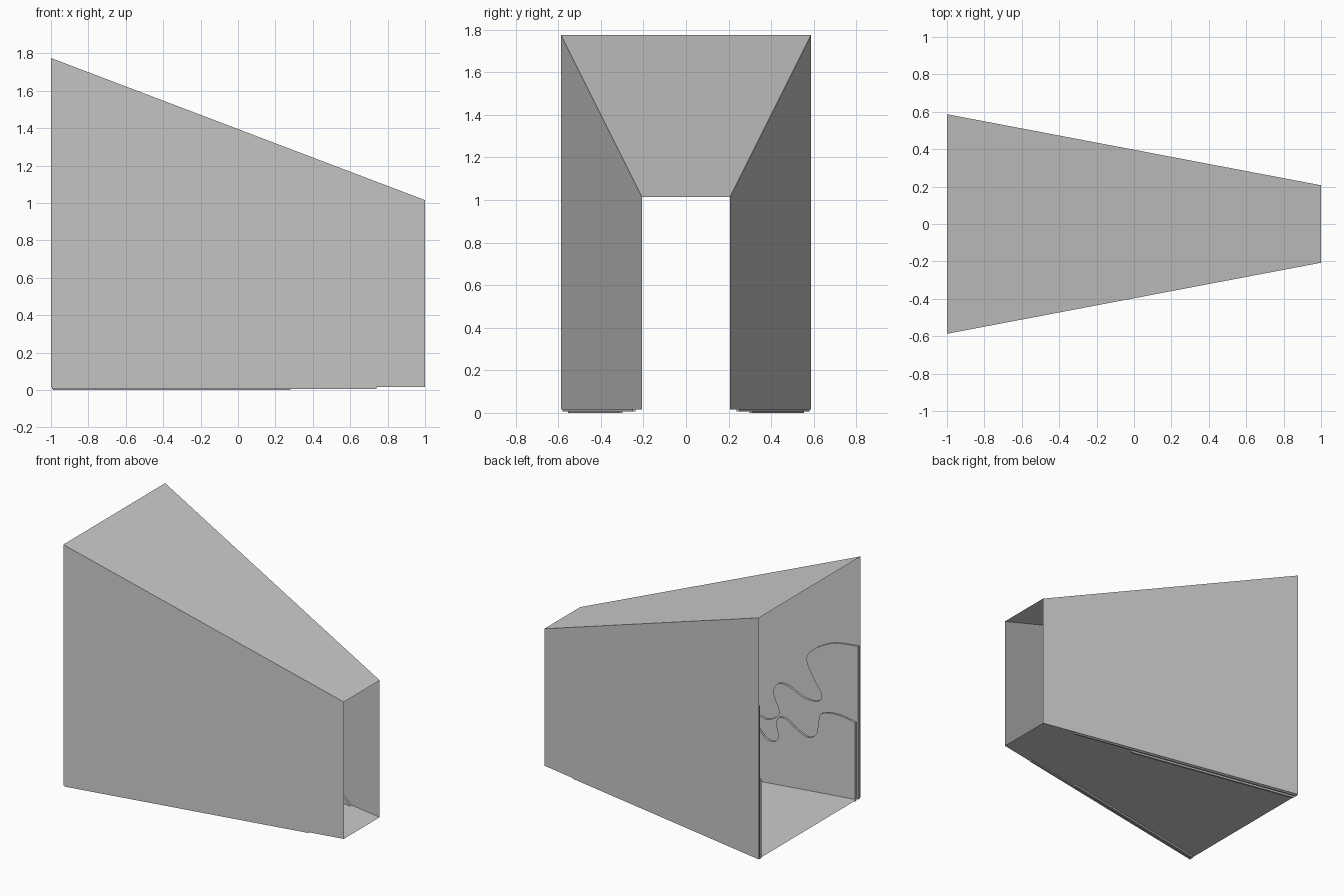
import bpy
import bmesh
import math
from mathutils import Vector

if "Cube" in bpy.data.objects:
    bpy.data.objects.remove(bpy.data.objects["Cube"])

grey = bpy.data.materials.new("plain grey")
grey.diffuse_color = (0.6, 0.6, 0.6, 1)
grey.use_nodes = True
grey.node_tree.nodes["Principled BSDF"].inputs["Base Color"].default_value = grey.diffuse_color

FLOOR = 0.015
SLOPE = 0.19  # inward taper of the side walls per unit of x


def finish(bm, name):
    mesh = bpy.data.meshes.new(name)
    bm.to_mesh(mesh)
    bm.free()
    mesh.materials.append(grey)
    obj = bpy.data.objects.new(name, mesh)
    bpy.context.collection.objects.link(obj)
    return obj


# Tapered tunnel: open at both ends, single-sheet walls
bm = bmesh.new()
rings = []
for x, half, top in ((-1, 0.587, 1.775), (1, 0.207, 1.015)):
    rings.append([bm.verts.new((x, y, z)) for y, z in
                  ((-half, FLOOR), (half, FLOOR), (half, top), (-half, top))])
a, b = rings
for i in range(4):
    j = (i + 1) % 4
    bm.faces.new((a[i], a[j], b[j], b[i]))
bmesh.ops.recalc_face_normals(bm, faces=bm.faces)
finish(bm, "tunnel_shell")


def smooth_path(points, steps=6):
    """Catmull-Rom curve through the points."""
    p = [Vector(q) for q in points]
    p = [p[0]] + p + [p[-1]]
    out = []
    for i in range(1, len(p) - 2):
        for s in range(steps):
            t = s / steps
            out.append(0.5 * (2 * p[i] + (p[i + 1] - p[i - 1]) * t
                       + (2 * p[i - 1] - 5 * p[i] + 4 * p[i + 1] - p[i + 2]) * t * t
                       + (3 * p[i] - p[i - 1] - 3 * p[i + 1] + p[i + 2]) * t ** 3))
    return out + [p[-1]]


def wave_plate(name, crest, near, far, bottom):
    """Upright plate with a wavy crest along the inner wall, mirrored to both sides."""
    outline = [Vector((crest[0][0], bottom - FLOOR))] + smooth_path(crest)
    outline.append(Vector((crest[-1][0], bottom - FLOOR)))
    bm = bmesh.new()
    verts = [bm.verts.new((t - 1, -0.587 + SLOPE * t + near, z + FLOOR))
             for t, z in outline]
    face = bm.faces.new(verts)
    ext = bmesh.ops.extrude_face_region(bm, geom=[face], use_keep_orig=True)
    moved = [g for g in ext["geom"] if isinstance(g, bmesh.types.BMVert)]
    bmesh.ops.translate(bm, verts=moved, vec=(0, far - near, 0))
    bmesh.ops.triangulate(bm, faces=[f for f in bm.faces if len(f.verts) > 4])
    bmesh.ops.recalc_face_normals(bm, faces=bm.faces)
    obj = finish(bm, name)
    obj.modifiers.new("both_sides", "MIRROR").use_axis = (False, True, False)
    bpy.ops.object.select_all(action="DESELECT")
    obj.select_set(True)
    bpy.context.view_layer.objects.active = obj
    bpy.ops.object.shade_smooth_by_angle(angle=math.radians(40))


# Tall wave plate next to the wall (distance along wall, height above floor)
wave_plate("tall_wave_plate", [
    (0.005, 1.11), (0.19, 1.095), (0.337, 1.015), (0.373, 0.934), (0.323, 0.813),
    (0.266, 0.702), (0.30, 0.65), (0.395, 0.66), (0.50, 0.72), (0.574, 0.727),
    (0.61, 0.67), (0.603, 0.62), (0.567, 0.518), (0.603, 0.47), (0.66, 0.45),
    (0.718, 0.47), (0.84, 0.53), (0.89, 0.50), (0.90, 0.42), (0.92, 0.34),
    (0.98, 0.32), (1.06, 0.36), (1.13, 0.38), (1.18, 0.34), (1.19, 0.26),
    (1.24, 0.20), (1.32, 0.21), (1.40, 0.22), (1.45, 0.17), (1.48, 0.11),
    (1.56, 0.09), (1.65, 0.07), (1.74, 0.0)], 0.006, 0.02, 0.006)

# Lower wave plate in front of it
wave_plate("low_wave_plate", [
    (0.012, 0.56), (0.144, 0.594), (0.25, 0.58), (0.273, 0.517), (0.287, 0.428),
    (0.345, 0.387), (0.43, 0.43), (0.50, 0.487), (0.553, 0.492), (0.574, 0.444),
    (0.56, 0.352), (0.589, 0.31), (0.646, 0.32), (0.718, 0.40), (0.76, 0.42),
    (0.80, 0.38), (0.81, 0.28), (0.85, 0.23), (0.92, 0.26), (0.98, 0.25),
    (1.01, 0.17), (1.07, 0.13), (1.15, 0.14), (1.20, 0.08), (1.28, 0.0)],
    0.03, 0.045, 0.0)
